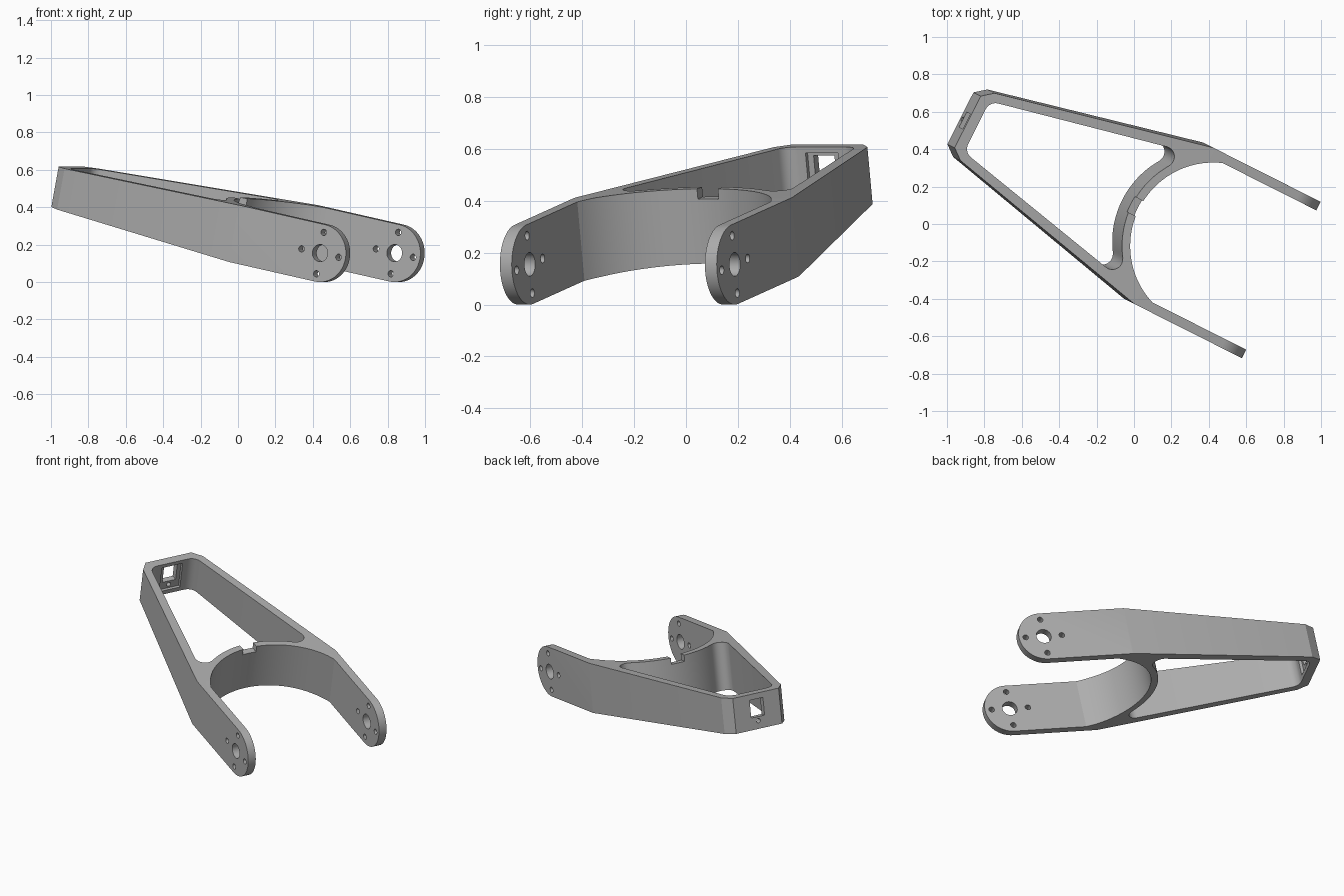
import bpy, bmesh
from math import sin, cos, radians, atan
from mathutils import Matrix, Vector

if "Cube" in bpy.data.objects:
    bpy.data.objects.remove(bpy.data.objects["Cube"], do_unlink=True)

grey = bpy.data.materials.new("machined_grey")
grey.use_nodes = True
colour = (0.42, 0.42, 0.42, 1)
grey.diffuse_color = colour
grey.node_tree.nodes["Principled BSDF"].inputs["Base Color"].default_value = colour


def arc(cx, cy, r, a0, a1, n):
    """Points on an arc, angles in degrees."""
    return [(cx + r * cos(radians(a0 + (a1 - a0) * i / n)),
             cy + r * sin(radians(a0 + (a1 - a0) * i / n))) for i in range(n + 1)]


def mirrored(half):
    """Close a half outline by mirroring it across the arm's long axis."""
    return half + [(x, -y) for x, y in reversed(half) if abs(y) > 1e-5]


def prism(name, outline, lo, hi, axis="Z"):
    """Extrude an outline along Z, or along Y for a side profile."""
    place = (lambda a, b, h: (a, b, h)) if axis == "Z" else (lambda a, b, h: (a, h, b))
    bm = bmesh.new()
    face = bm.faces.new([bm.verts.new(place(a, b, lo)) for a, b in outline])
    move = Vector(place(0, 0, hi - lo))
    new = bmesh.ops.extrude_face_region(bm, geom=[face])["geom"]
    bmesh.ops.translate(bm, vec=move, verts=[v for v in new if isinstance(v, bmesh.types.BMVert)])
    bmesh.ops.recalc_face_normals(bm, faces=bm.faces[:])
    mesh = bpy.data.meshes.new(name)
    bm.to_mesh(mesh)
    bm.free()
    mesh.materials.append(grey)
    obj = bpy.data.objects.new(name, mesh)
    bpy.context.collection.objects.link(obj)
    return obj


def box(name, x0, x1, half_y, z0, z1):
    return prism(name, [(x0, -half_y), (x1, -half_y), (x1, half_y), (x0, half_y)], z0, z1)


def cut(target, tool, operation="DIFFERENCE"):
    """Apply a boolean, then discard the tool."""
    tool.hide_render = True
    mod = target.modifiers.new("cut", "BOOLEAN")
    mod.object, mod.operation, mod.solver = tool, operation, "EXACT"
    bpy.context.view_layer.update()
    result = bpy.data.meshes.new_from_object(
        target.evaluated_get(bpy.context.evaluated_depsgraph_get()))
    target.modifiers.clear()
    target.data = result
    bpy.data.objects.remove(tool, do_unlink=True)


# Fork plan: curved crotch, two parallel prongs, body tapering to a chamfered rear
crotch_x = -0.297
plan = arc(crotch_x, 0, 0.443, 180, 109.7, 24)
plan += [(0.2, 0.417), (0.2, 0.468), (-0.53, 0.468), (-1.72, 0.202), (-1.78, 0.155)]
swing_arm = prism("swing_arm", mirrored(plan), -0.3, 0.3)

# Side profile: rounded prong ends, straight prongs, body thinning to the rear
side = arc(0, 0, 0.155, -90, 90, 32)
side += [(-0.52, 0.155), (-1.8, 0.109), (-1.8, -0.109), (-0.52, -0.155)]
cut(swing_arm, prism("side_profile", side, -0.7, 0.7, "Y"), "INTERSECT")

# Large rounded opening through the body
opening = arc(crotch_x, 0, 0.487, 180, 145.6, 16)
opening += arc(-0.745, 0.307, 0.055, -34.4, 102.2, 14)[1:]
opening += arc(-1.664, 0.103, 0.06, 102.2, 180, 8)
cut(swing_arm, prism("body_opening", mirrored(opening), -0.4, 0.4))

# Notch on top of the curved web
cut(swing_arm, box("web_notch", -0.83, -0.68, 0.045, 0.107, 0.3))

# Rear wall: inner recess, square port and a small fixing hole
cut(swing_arm, box("rear_recess", -1.742, -1.70, 0.07, -0.085, 0.088))
cut(swing_arm, box("rear_port", -1.9, -1.70, 0.045, -0.035, 0.075))
pin = prism("rear_pin_hole", arc(0, 0, 0.014, 0, 337.5, 15), -1.9, -1.70)
pin.data.transform(Matrix.Translation((0, 0, -0.06)) @ Matrix.Rotation(radians(90), 4, "Y"))
cut(swing_arm, pin)

# Axle hole ringed by four bolt holes, through both prongs
holes = [(0, 0, 0.046)] + [(0.113 * cos(radians(a)), 0.113 * sin(radians(a)), 0.017)
                           for a in (0, 90, 180, 270)]
for x, z, r in holes:
    cut(swing_arm, prism("prong_hole", arc(x, z, r, 0, 345, 23), -0.7, 0.7, "Y"))

# Tilt the arm, lift it on to the ground and swing it to its heading
swing_arm.data.transform(Matrix.Rotation(radians(-26.75), 4, "Z")
                         @ Matrix.Translation((0.683, 0.087, 0.155))
                         @ Matrix.Rotation(atan(0.203), 4, "Y"))

bpy.ops.object.select_all(action="DESELECT")
swing_arm.select_set(True)
bpy.context.view_layer.objects.active = swing_arm
bpy.ops.object.shade_smooth_by_angle(angle=radians(20))
